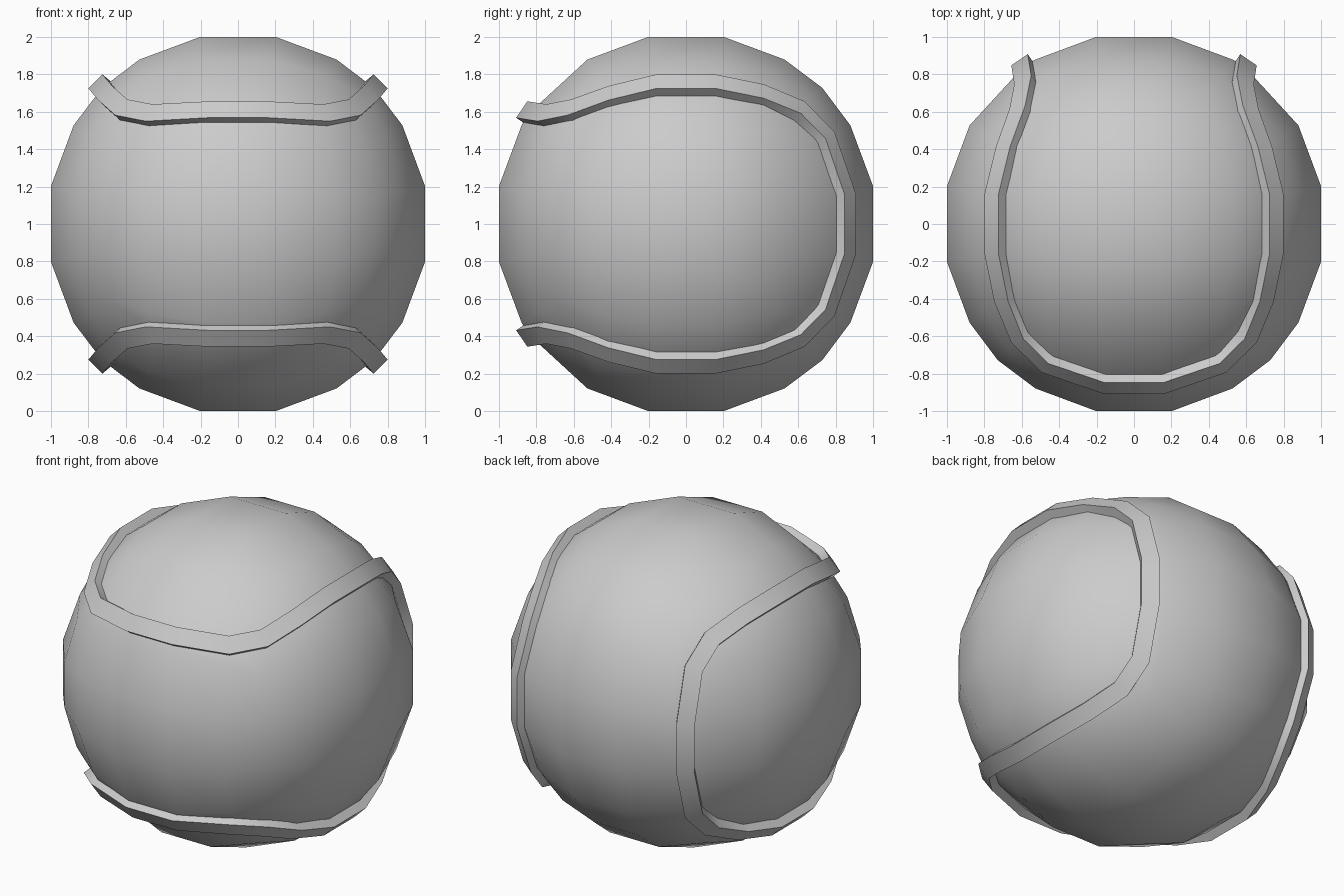
import bpy, bmesh
from mathutils import Vector

if "Cube" in bpy.data.objects:
    bpy.data.objects.remove(bpy.data.objects["Cube"])

CENTRE = Vector((0, 0, 1))
RADIUS = 1.04


def closed_loop(quarter):
    """Grow five points into the closed 40-point seam using its symmetry."""
    pts = [Vector(p) for p in quarter]
    pts += [Vector((p.z, -p.y, p.x)) for p in reversed(pts)]
    pts += [Vector((p.x, p.y, -p.z)) for p in reversed(pts)]
    pts += [Vector((-p.x, p.y, p.z)) for p in reversed(pts)]
    return pts


def add_object(name, bm):
    bmesh.ops.recalc_face_normals(bm, faces=bm.faces)
    me = bpy.data.meshes.new(name)
    bm.to_mesh(me)
    bm.free()
    ob = bpy.data.objects.new(name, me)
    ob.location = CENTRE
    bpy.context.collection.objects.link(ob)
    bpy.ops.object.select_all(action='DESELECT')
    ob.select_set(True)
    bpy.context.view_layer.objects.active = ob
    return ob


# Seam path: along eight cube edges, and its curved place on the ball
cube_path = closed_loop([(.2, -1, 1), (.6, -1, 1), (1, -1, 1), (1, -.6, 1), (1, -.2, 1)])
seam_path = closed_loop([(.16, -.878, .612), (.475, -.77, .595), (.624, -.624, .624),
                         (.71, -.415, .70), (.762, -.16, .762)])


def key(p):
    return tuple(round(c * 5) for c in p)


snap = {key(c): s for c, s in zip(cube_path, seam_path)}

# Ball: 5 x 5 cube sphere whose seam vertices follow the seam
bm = bmesh.new()
bmesh.ops.create_cube(bm, size=2)
bmesh.ops.subdivide_edges(bm, edges=bm.edges[:], cuts=4, use_grid_fill=True)
for v in bm.verts:
    target = snap.get(key(v.co))
    v.co = (target if target is not None else v.co).normalized() * RADIUS
add_object("ball", bm)
bpy.ops.object.shade_smooth()

# Seam strip: raised rectangular band swept along the path with mitred bends
HALF_WIDTH, DEPTH = .053, .1
bm = bmesh.new()
rings = []
n = len(seam_path)
for i, p in enumerate(seam_path):
    before = (p - seam_path[i - 1]).normalized()
    after = (seam_path[(i + 1) % n] - p).normalized()
    out = p.normalized()
    tangent = (before + after).normalized()
    side = tangent.cross(out).normalized()
    flat = (after - after.dot(out) * out).normalized()
    side *= HALF_WIDTH / max(.5, flat.dot(tangent))
    inner = p - out * DEPTH
    rings.append([bm.verts.new(c) for c in (p + side, p - side, inner - side, inner + side)])
for i in range(n):
    a, b = rings[i], rings[(i + 1) % n]
    for k in range(4):
        j = (k + 1) % 4
        bm.faces.new((a[k], a[j], b[j], b[k]))
add_object("seam_strip", bm)
bpy.ops.object.shade_smooth_by_angle(angle=.7)
